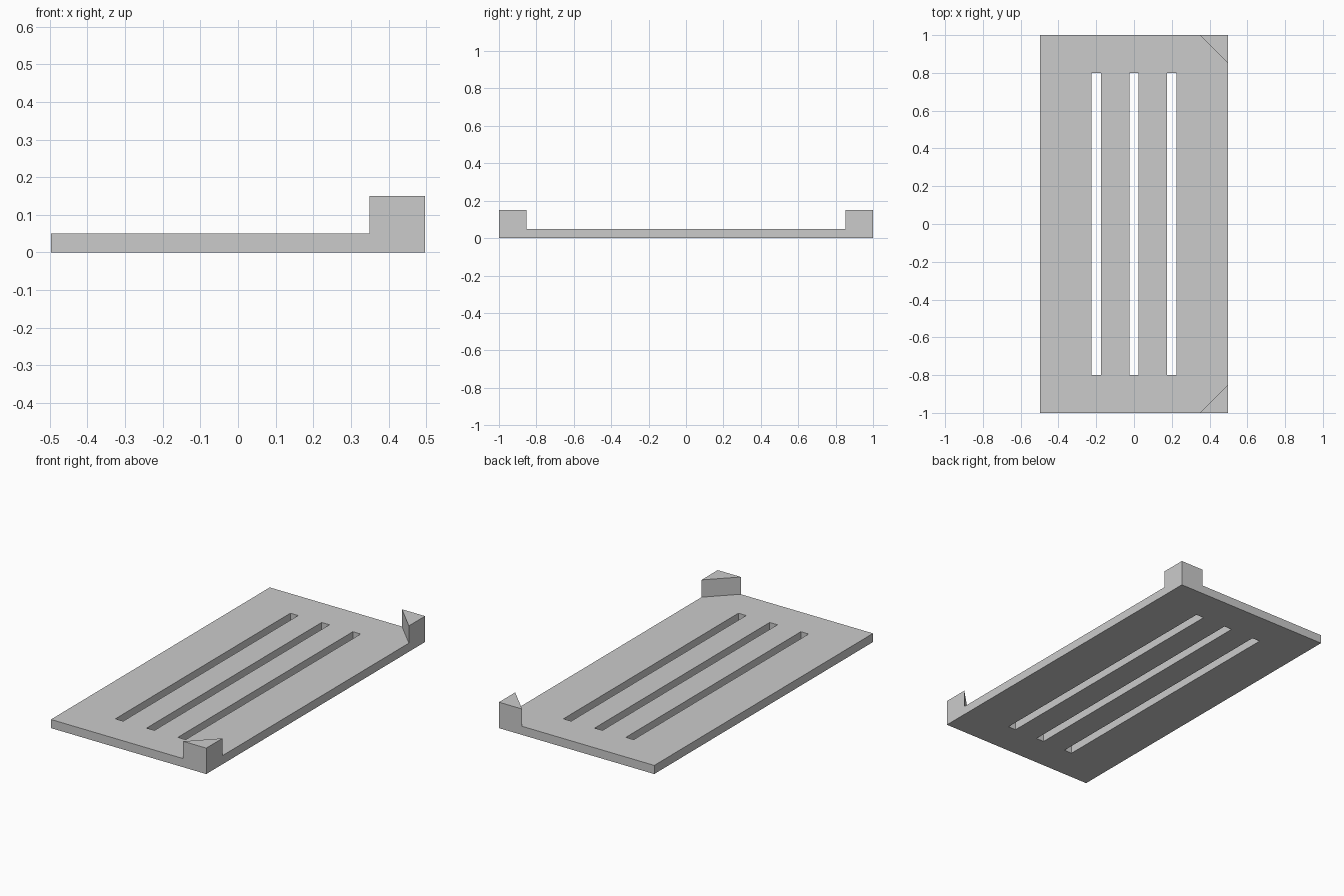
import bpy
import bmesh

old = bpy.data.objects.get("Cube")
if old:
    bpy.data.objects.remove(old, do_unlink=True)

HALF_X, HALF_Y = 0.497, 1.0
PLATE_Z, POST_Z = 0.05, 0.15
POST = 0.148

grey = bpy.data.materials.new("light grey")
grey.use_nodes = True
colour = (0.6, 0.6, 0.6, 1)
grey.diffuse_color = colour
grey.node_tree.nodes["Principled BSDF"].inputs["Base Color"].default_value = colour


def finish(name, bm):
    bmesh.ops.recalc_face_normals(bm, faces=bm.faces[:])
    mesh = bpy.data.meshes.new(name)
    bm.to_mesh(mesh)
    bm.free()
    mesh.materials.append(grey)
    obj = bpy.data.objects.new(name, mesh)
    bpy.context.collection.objects.link(obj)
    return obj


def raise_faces(bm, height):
    made = bmesh.ops.extrude_face_region(bm, geom=bm.faces[:], use_keep_orig=True)
    top = [v for v in made["geom"] if isinstance(v, bmesh.types.BMVert)]
    bmesh.ops.translate(bm, verts=top, vec=(0, 0, height))


# Plate: a grid of cells, leaving three long slots open
xs = [-HALF_X]
for centre in (-0.2, 0, 0.2):
    xs += [centre - 0.025, centre + 0.025]
xs.append(HALF_X)
ys = [-HALF_Y, -0.8, 0.8, HALF_Y]

bm = bmesh.new()
grid = [[bm.verts.new((x, y, 0)) for y in ys] for x in xs]
for i in range(len(xs) - 1):
    for j in range(len(ys) - 1):
        if i % 2 and j == 1:
            continue
        bm.faces.new((grid[i][j], grid[i + 1][j], grid[i + 1][j + 1], grid[i][j + 1]))
raise_faces(bm, PLATE_Z)
finish("slotted_plate", bm)

# Triangular posts on the two left corners
for name, side in (("front_corner_post", -1), ("back_corner_post", 1)):
    bm = bmesh.new()
    y = side * HALF_Y
    corners = [(HALF_X, y), (HALF_X - POST, y), (HALF_X, y - side * POST)]
    bm.faces.new([bm.verts.new((px, py, PLATE_Z)) for px, py in corners])
    raise_faces(bm, POST_Z - PLATE_Z)
    finish(name, bm)
